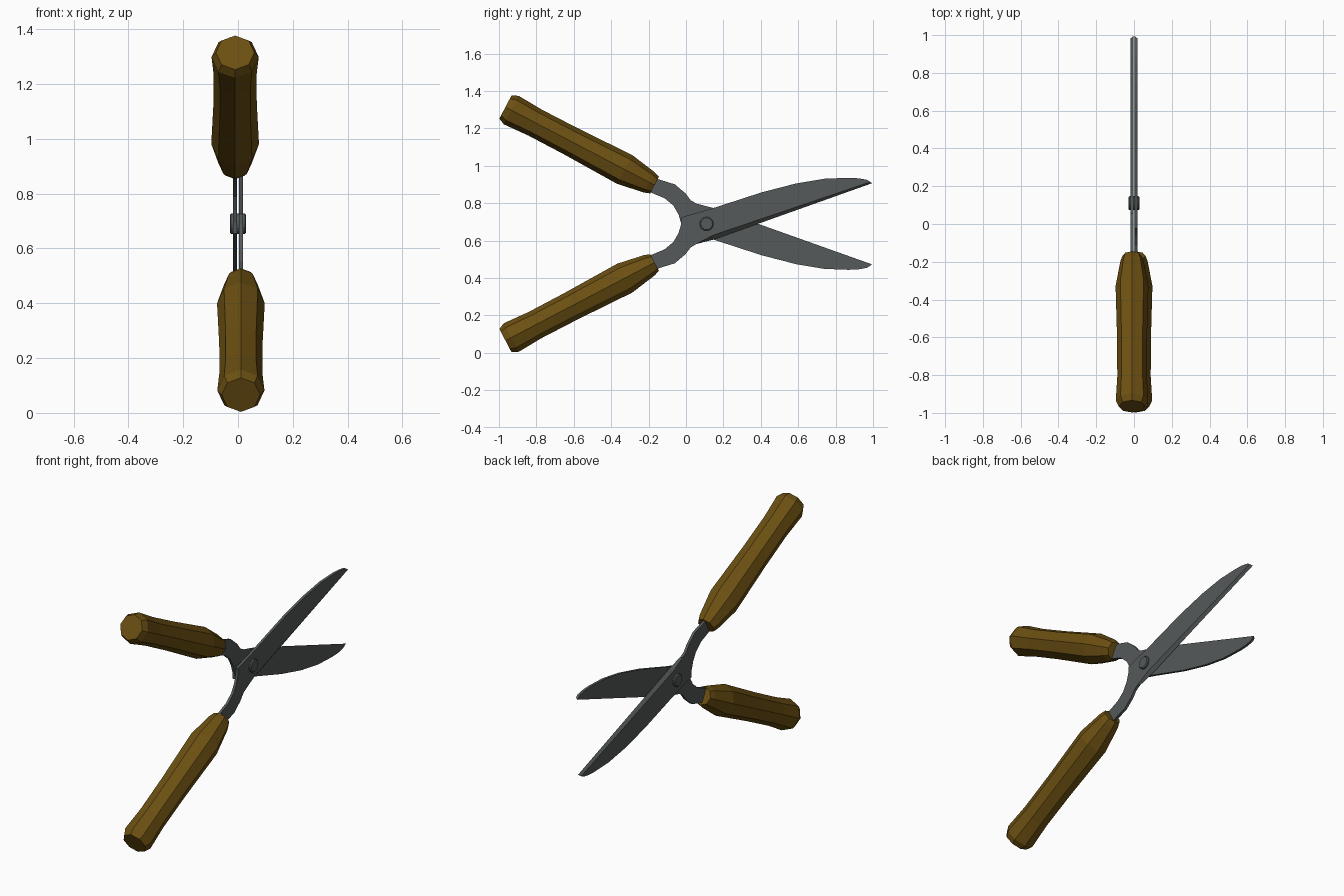
import bpy, bmesh, math
from mathutils import Vector, Matrix

if "Cube" in bpy.data.objects:
    bpy.data.objects.remove(bpy.data.objects["Cube"])

PIVOT = Vector((0, 0.11, 0.69))
X_IN, X_OUT = 0.003, 0.018


def material(name, rgb):
    m = bpy.data.materials.new(name)
    m.diffuse_color = (*rgb, 1)
    m.use_nodes = True
    m.node_tree.nodes["Principled BSDF"].inputs["Base Color"].default_value = m.diffuse_color
    return m


wood = material("brown wood", (0.15, 0.08, 0.006))
steel = material("grey steel", (0.09, 0.1, 0.1))


def finish(bm, name, mat, flip=False):
    if flip:  # half turn about the long axis gives the second half
        c = Vector((0, 0, PIVOT.z))
        bmesh.ops.rotate(bm, verts=bm.verts, cent=c, matrix=Matrix.Rotation(math.pi, 3, 'Y'))
    bmesh.ops.recalc_face_normals(bm, faces=bm.faces)
    me = bpy.data.meshes.new(name)
    bm.to_mesh(me)
    bm.free()
    me.materials.append(mat)
    ob = bpy.data.objects.new(name, me)
    bpy.context.collection.objects.link(ob)
    return ob


# Blade outline (y, z): tip, curved back, tang, then back to the cutting edge
OUTLINE = [(0.995, 0.907), (0.968, 0.925), (0.925, 0.933), (0.87, 0.936), (0.74, 0.931),
           (0.59, 0.906), (0.404, 0.858), (0.158, 0.778), (-0.024, 0.725),
           (-0.026, 0.687), (-0.04, 0.64), (-0.067, 0.593), (-0.115, 0.553),
           (-0.19, 0.522), (-0.24, 0.495), (-0.205, 0.425), (-0.147, 0.452),
           (-0.06, 0.479), (-0.003, 0.527), (0.025, 0.564), (0.056, 0.582), (0.152, 0.607)]


def blade(name, flip):
    bm = bmesh.new()
    inner = [bm.verts.new((X_IN, y, z)) for y, z in OUTLINE]
    outer = [bm.verts.new((X_OUT, y, z)) for y, z in OUTLINE]
    # ground cutting edge on the outer face
    outer[-1].co += Vector((0, -0.008, 0.022))
    outer[0].co += Vector((0, -0.012, 0.006))
    bm.faces.new(inner)
    bm.faces.new(outer)
    n = len(OUTLINE)
    for i in range(n):
        j = (i + 1) % n
        bm.faces.new((inner[i], inner[j], outer[j], outer[i]))
    finish(bm, name, steel, flip)


# Handle profile: (distance along the axis, radius), eight sided
PROFILE = [(0.0, 0.05), (0.03, 0.061), (0.18, 0.087), (0.5, 0.079),
           (0.72, 0.078), (0.865, 0.086), (0.9, 0.07)]


def handle(name, flip):
    start = Vector(((X_IN + X_OUT) / 2, -0.168, 0.483))
    axis = Vector((0, -0.797, -0.417)).normalized()
    side, up = Vector((1, 0, 0)), axis.cross(Vector((1, 0, 0)))
    bm = bmesh.new()
    rings = []
    for t, r in PROFILE:
        rings.append([bm.verts.new(start + axis * t + r * (math.cos(a) * side + math.sin(a) * up))
                      for a in (k * math.pi / 4 for k in range(8))])
    for a, b in zip(rings, rings[1:]):
        for i in range(8):
            j = (i + 1) % 8
            bm.faces.new((a[i], a[j], b[j], b[i]))
    bm.faces.new(rings[0])
    bm.faces.new(rings[-1])
    finish(bm, name, wood, flip)


for label, flip in (("lower", False), ("upper", True)):
    blade(label + "_handle_blade", flip)
    handle(label + "_handle_grip", flip)

# Pivot bolt through both blades
bm = bmesh.new()
bmesh.ops.create_cone(bm, cap_ends=True, segments=16, radius1=0.037, radius2=0.037, depth=0.06,
                      matrix=Matrix.Translation(PIVOT) @ Matrix.Rotation(math.pi / 2, 4, 'Y'))
rim = [e for e in bm.edges if abs(e.verts[0].co.x - e.verts[1].co.x) < 1e-4]
bmesh.ops.bevel(bm, geom=rim, offset=0.005, segments=1, affect='EDGES')
finish(bm, "pivot_bolt", steel)
